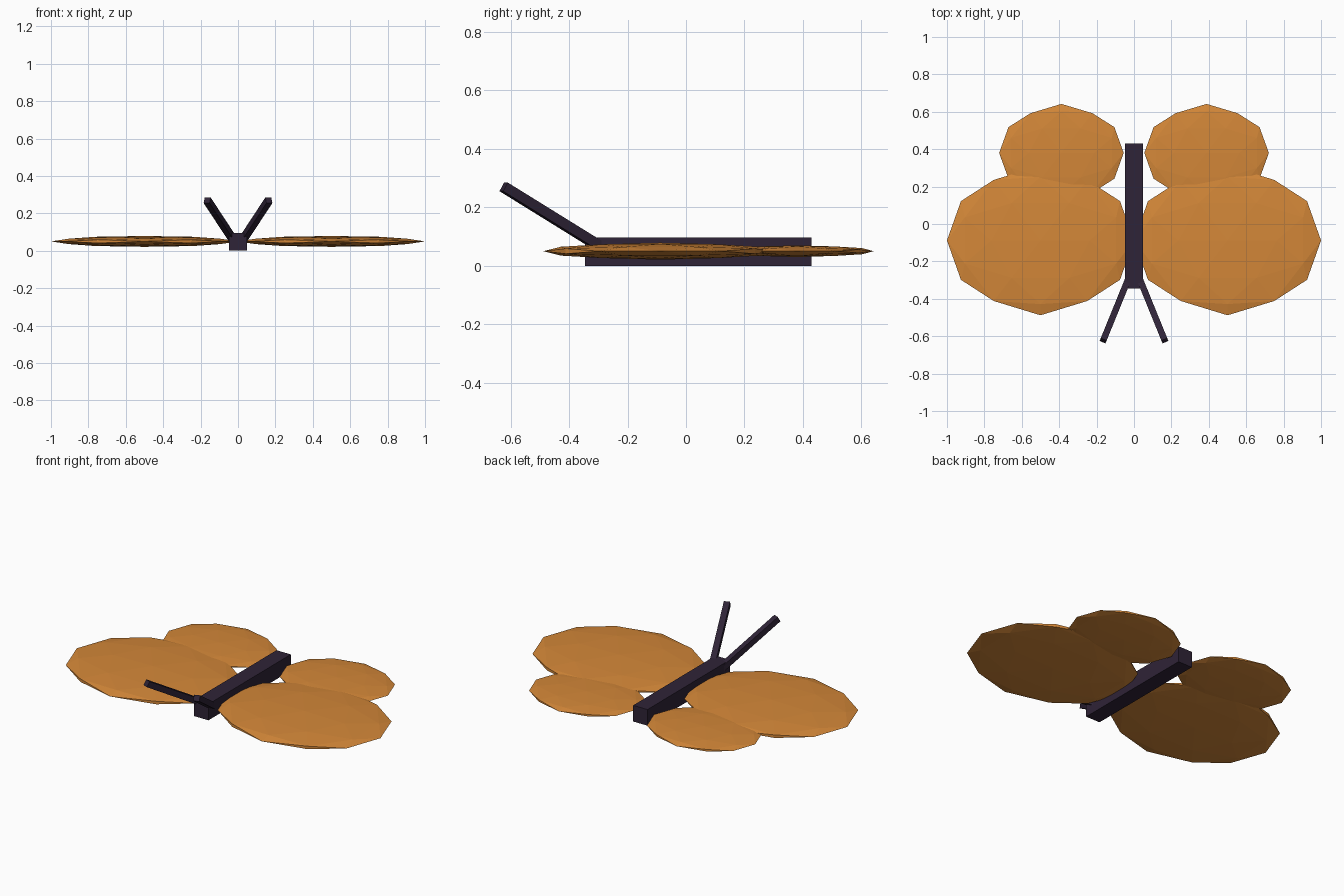
import bpy
import bmesh
import math
from mathutils import Matrix, Vector

cube = bpy.data.objects.get("Cube")
if cube:
    bpy.data.objects.remove(cube, do_unlink=True)


def make_material(name, color):
    mat = bpy.data.materials.new(name)
    mat.use_nodes = True
    mat.diffuse_color = color
    mat.node_tree.nodes["Principled BSDF"].inputs["Base Color"].default_value = color
    return mat


orange = make_material("wing orange", (0.66, 0.245, 0.04, 1))
dark = make_material("body dark purple", (0.028, 0.017, 0.038, 1))


def finish(name, bm, mat):
    bmesh.ops.recalc_face_normals(bm, faces=bm.faces)
    mesh = bpy.data.meshes.new(name)
    bm.to_mesh(mesh)
    bm.free()
    mesh.materials.append(mat)
    obj = bpy.data.objects.new(name, mesh)
    bpy.context.collection.objects.link(obj)
    return obj


def wing(name, center, radii):
    # Icosahedron aligned to the axes, split once, rounded and flattened
    golden = (1 + math.sqrt(5)) / 2
    bm = bmesh.new()
    for a in (-golden, golden):
        for b in (-1, 1):
            for co in ((a, b, 0), (0, a, b), (b, 0, a)):
                bm.verts.new(co)
    bmesh.ops.convex_hull(bm, input=bm.verts)
    bmesh.ops.subdivide_edges(bm, edges=bm.edges[:], cuts=1, use_grid_fill=True)
    for v in bm.verts:
        v.co = v.co.normalized() * Vector((radii[0], radii[0], radii[0]))
        v.co = Vector(c + n * r / radii[0] for c, n, r in zip(center, v.co, radii))
    return finish(name, bm, orange)


def box(name, size, matrix):
    bm = bmesh.new()
    bmesh.ops.create_cube(bm, size=1, matrix=matrix @ Matrix.Diagonal((*size, 1)))
    return finish(name, bm, dark)


def bar(name, start, end, width):
    start, end = Vector(start), Vector(end)
    along = end - start
    turn = along.to_track_quat('Y', 'Z').to_matrix().to_4x4()
    return box(name, (width, along.length, width),
               Matrix.Translation((start + end) / 2) @ turn)


# Body
box("body", (0.094, 0.775, 0.096), Matrix.Translation((0, 0.042, 0.048)))

# Wings and antennae on both sides
for side, s in (("left", 1), ("right", -1)):
    wing(side + "_front_wing", (s * 0.5, -0.088, 0.05), (0.5, 0.4, 0.029))
    wing(side + "_rear_wing", (s * 0.388, 0.38, 0.05), (0.333, 0.262, 0.02))
    bar(side + "_antenna", (s * 0.027, -0.285, 0.06), (s * 0.165, -0.624, 0.27), 0.034)
